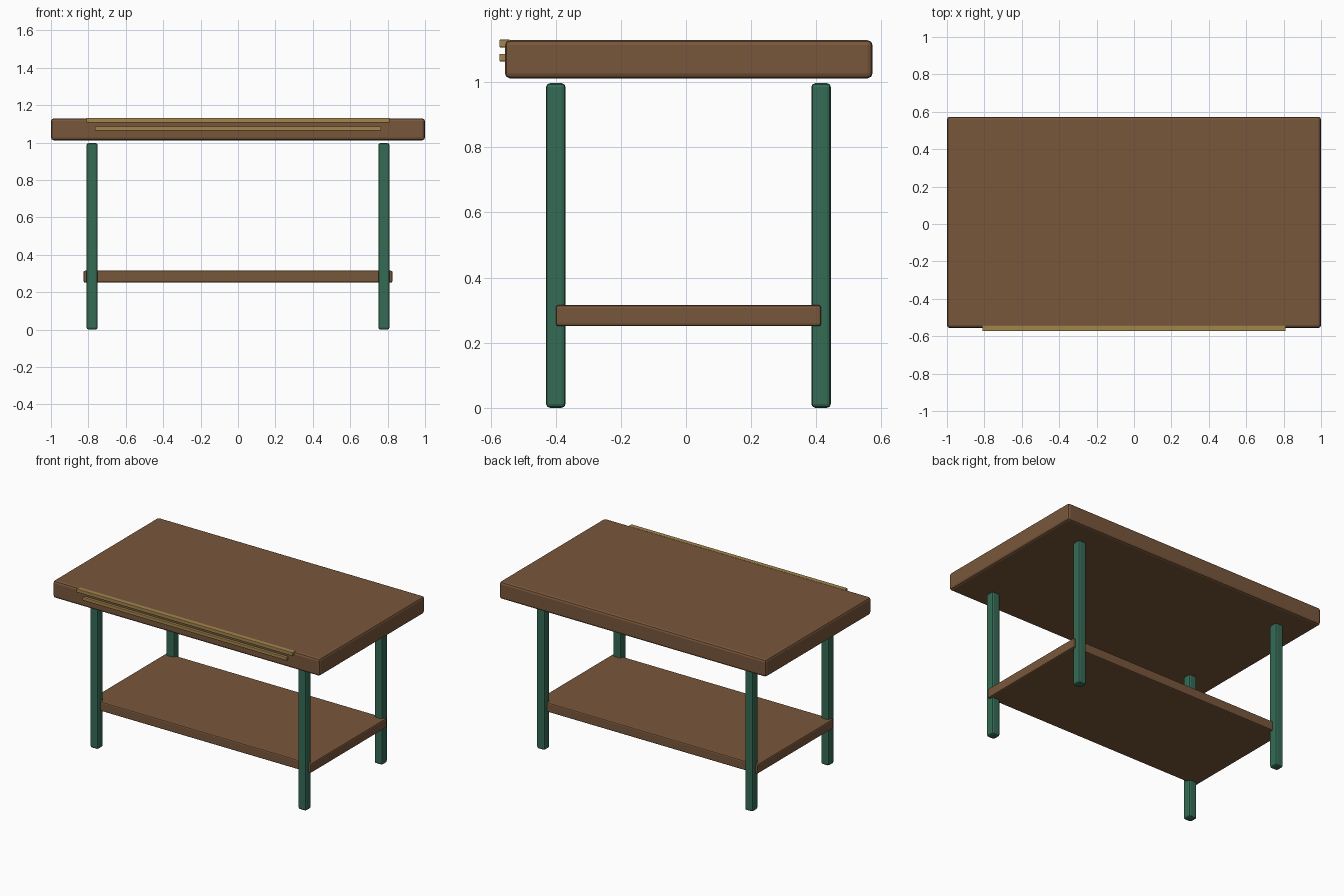
import bpy
import bmesh
from mathutils import Vector

cube = bpy.data.objects.get("Cube")
if cube:
    bpy.data.objects.remove(cube, do_unlink=True)


def make_material(name, color):
    mat = bpy.data.materials.new(name)
    mat.use_nodes = True
    mat.diffuse_color = (*color, 1)
    mat.node_tree.nodes["Principled BSDF"].inputs["Base Color"].default_value = (*color, 1)
    return mat


wood = make_material("brown wood", (0.19, 0.095, 0.044))
green = make_material("green painted metal", (0.035, 0.145, 0.09))
brass = make_material("dull brass", (0.36, 0.235, 0.075))


def block(name, low, high, mat, bevel):
    """Box between two corners with softly rounded edges."""
    low, high = Vector(low), Vector(high)
    bm = bmesh.new()
    bmesh.ops.create_cube(bm, size=1)
    bmesh.ops.scale(bm, vec=high - low, verts=bm.verts)
    mesh = bpy.data.meshes.new(name)
    bm.to_mesh(mesh)
    bm.free()
    mesh.materials.append(mat)
    obj = bpy.data.objects.new(name, mesh)
    obj.location = (low + high) / 2
    bpy.context.collection.objects.link(obj)
    if bevel:
        mod = obj.modifiers.new("rounded edges", "BEVEL")
        mod.width = bevel
        mod.segments = 2
    return obj


# Table top and lower shelf
block("table_top", (-1, -0.556, 1.012), (1, 0.573, 1.129), wood, 0.015)
block("lower_shelf", (-0.826, -0.4, 0.251), (0.826, 0.415, 0.315), wood, 0.008)

# Four legs
for side, x in (("left", 0.78), ("right", -0.78)):
    for end, y in (("front", -0.4), ("back", 0.415)):
        block(f"{end}_{side}_leg", (x - 0.03, y - 0.03, 0),
              (x + 0.03, y + 0.03, 0.997), green, 0.012)

# Trim rails along the front edge
block("upper_front_rail", (-0.81, -0.573, 1.107), (0.81, -0.541, 1.131), brass, 0.003)
block("lower_front_rail", (-0.765, -0.573, 1.064), (0.765, -0.541, 1.087), brass, 0.003)
